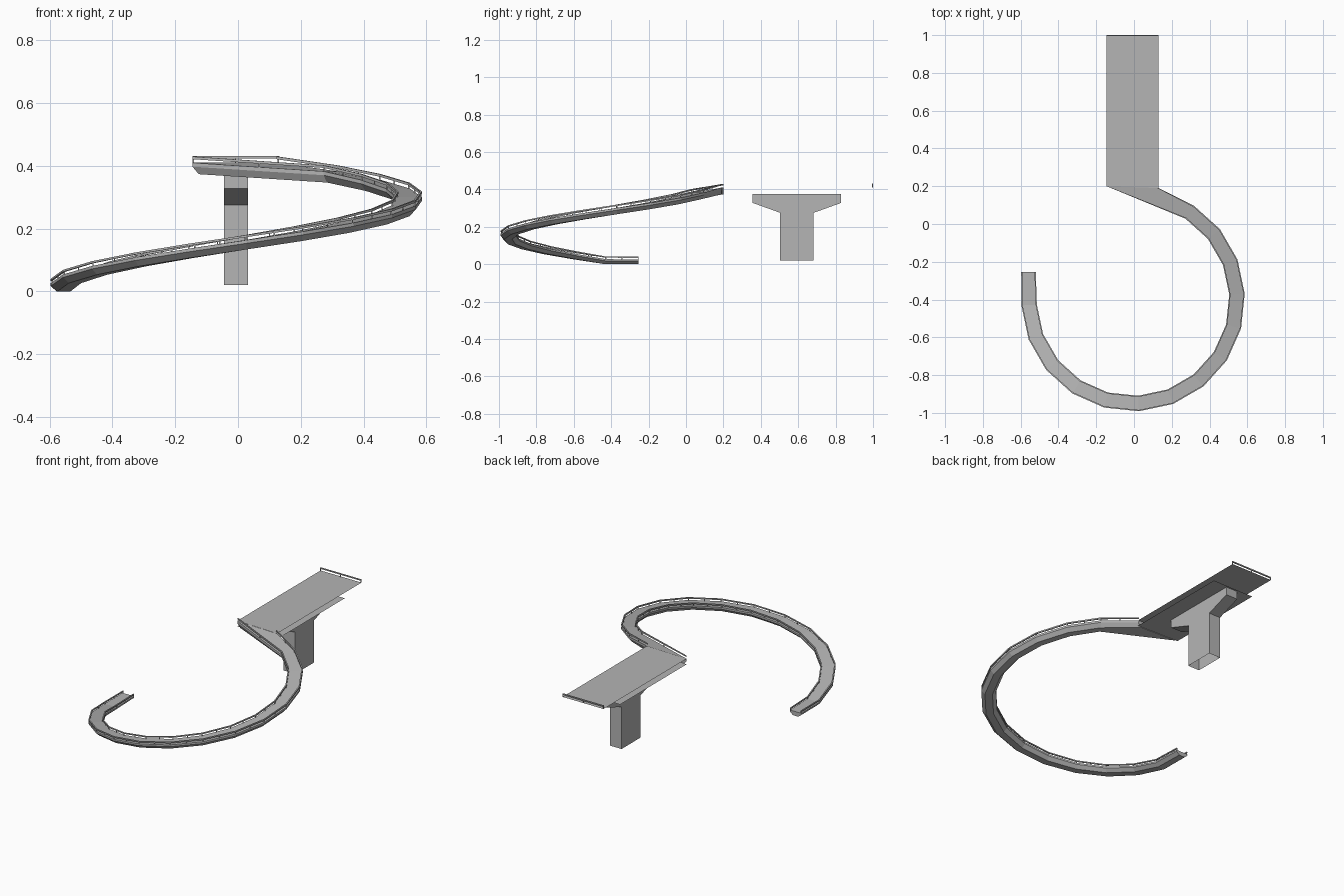
import bpy, bmesh, math
from mathutils import Vector

old = bpy.data.objects.get("Cube")
if old:
    bpy.data.objects.remove(old, do_unlink=True)

concrete = bpy.data.materials.new("concrete_grey")
concrete.use_nodes = True
colour = (0.46, 0.46, 0.46, 1)
concrete.diffuse_color = colour
concrete.node_tree.nodes["Principled BSDF"].inputs["Base Color"].default_value = colour


def finish(name, bm, recalc=True):
    if recalc:
        bmesh.ops.recalc_face_normals(bm, faces=bm.faces)
    mesh = bpy.data.meshes.new(name)
    bm.to_mesh(mesh)
    bm.free()
    mesh.materials.append(concrete)
    obj = bpy.data.objects.new(name, mesh)
    bpy.context.collection.objects.link(obj)
    return obj


def loft(name, rings):
    """Join matching closed rings into a capped solid."""
    bm = bmesh.new()
    loops = [[bm.verts.new(p) for p in ring] for ring in rings]
    n = len(loops[0])
    for a, b in zip(loops, loops[1:]):
        for i in range(n):
            j = (i + 1) % n
            bm.faces.new((a[i], a[j], b[j], b[i]))
    bm.faces.new(loops[0])
    bm.faces.new(loops[-1])
    return finish(name, bm)


def box(bm, low, high):
    verts = bmesh.ops.create_cube(bm, size=1)["verts"]
    for v in verts:
        v.co = [l + (c + 0.5) * (h - l) for l, h, c in zip(low, high, v.co)]


# Plan of the ramp: straight start, circular sweep, flare to the platform
LEFT, RIGHT, BACK, FRONT = -0.145, 0.13, 1.0, 0.2
plan = [((-0.52, -0.255), (-0.597, -0.255))]
for k in range(14):
    a = math.radians(183 + 18 * k)
    c, s = math.cos(a), math.sin(a)
    plan.append(tuple((-0.005 + r * c, -0.4 + r * s) for r in (0.51, 0.592)))
plan.append(((LEFT, FRONT), (RIGHT, 0.19)))

stations = []
for i, (inner, outer) in enumerate(plan):
    base = max(0, 0.0267 * (i - 1))
    stations.append((Vector((*inner, base)), Vector((*outer, base)), 1 + 0.4 * i / 15))


def section(station, points):
    """Points are (from inner or outer edge, inset, height)."""
    inner, outer, stretch = station
    across = (outer - inner).normalized()
    ring = []
    for side, inset, height in points:
        p = inner + across * inset if side == 0 else outer - across * inset
        ring.append(p + Vector((0, 0, height * stretch)))
    return ring


# Ramp deck with a tapered underside
deck = [(0, 0.02, 0), (1, 0.02, 0), (1, 0, 0.017), (1, 0, 0.026), (0, 0, 0.026), (0, 0, 0.017)]
loft("ramp_deck", [section(s, deck) for s in stations])

# Handrails and their posts
for side, label in enumerate(("inner", "outer")):
    bar = [(side, 0, 0.034), (side, 0.007, 0.034), (side, 0.007, 0.04), (side, 0, 0.04)]
    loft(label + "_handrail", [section(s, bar) for s in stations])
    bm = bmesh.new()
    for a, b in zip(stations, stations[1:]):
        for t in (0, 0.5):
            mid = (a[0].lerp(b[0], t), a[1].lerp(b[1], t), a[2])
            p = section(mid, [(side, 0.004, 0.024)])[0]
            box(bm, p - Vector((0.002, 0.002, 0)), p + Vector((0.002, 0.002, 0.014)))
    finish(label + "_rail_posts", bm)

# Platform: thin upper deck and shorter soffit, open along the sides
for name, z, back in (("platform_deck", 0.411, BACK), ("platform_soffit", 0.377, 0.84)):
    bm = bmesh.new()
    corners = ((LEFT, FRONT), (RIGHT, 0.19), (RIGHT, back), (LEFT, back))
    bm.faces.new([bm.verts.new((x, y, z)) for x, y in corners])
    finish(name, bm, recalc=False)

# Rail across the back end of the platform
bm = bmesh.new()
box(bm, (LEFT, BACK - 0.006, 0.424), (RIGHT, BACK, 0.431))
for x in (LEFT, -0.01, RIGHT - 0.004):
    box(bm, (x, BACK - 0.005, 0.411), (x + 0.004, BACK - 0.001, 0.426))
finish("platform_end_rail", bm)

# T-shaped pier, hollow at the foot
half = [(0.09, 0.02), (0.09, 0.275), (0.237, 0.328), (0.237, 0.376)]
outline = half + [(-y, z) for y, z in reversed(half)]
pier = loft("pier", [[(x, 0.593 + y, z) for y, z in outline] for x in (-0.045, 0.032)])
bm = bmesh.new()
bm.from_mesh(pier.data)
foot = [f for f in bm.faces if f.calc_center_median().z < 0.03]
bmesh.ops.delete(bm, geom=foot, context="FACES_ONLY")
bm.to_mesh(pier.data)
bm.free()
